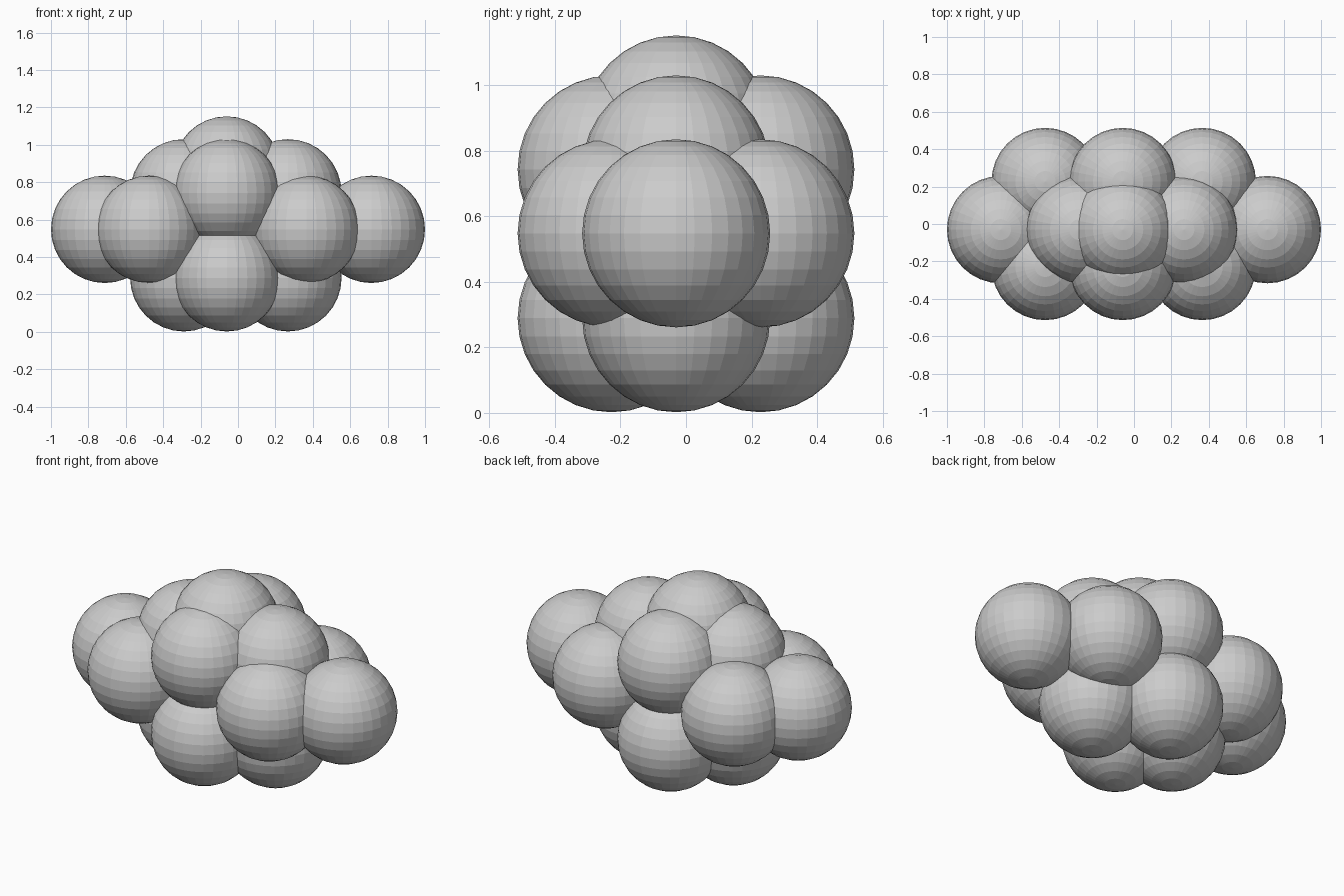
import bpy

if "Cube" in bpy.data.objects:
    bpy.data.objects.remove(bpy.data.objects["Cube"])

R = 0.287          # every ball has the same radius
CX, CY = -0.06, -0.03   # axis of the cluster
LOW, MID, HIGH, TOP = 0.289, 0.548, 0.743, 0.865


def ball(name, x, y, z):
    bpy.ops.mesh.primitive_uv_sphere_add(
        segments=32, ring_count=16, radius=R, location=(x, y, z))
    bpy.context.object.name = name


# lower and upper rings of four balls
for level, z in (("lower", LOW), ("upper", HIGH)):
    ball(level + "_left_ball", -0.29, CY, z)
    ball(level + "_right_ball", 0.267, CY, z)
    ball(level + "_front_ball", CX, -0.227, z)
    ball(level + "_back_ball", CX, 0.227, z)

# middle ring: two end balls and four corner balls
for side, end_x, corner_x in (("left", -0.713, -0.475), ("right", 0.713, 0.365)):
    ball("middle_%s_end_ball" % side, end_x, CY, MID)
    ball("middle_%s_front_ball" % side, corner_x, -0.227, MID)
    ball("middle_%s_back_ball" % side, corner_x, 0.227, MID)

# crown
ball("top_ball", CX, CY, TOP)
